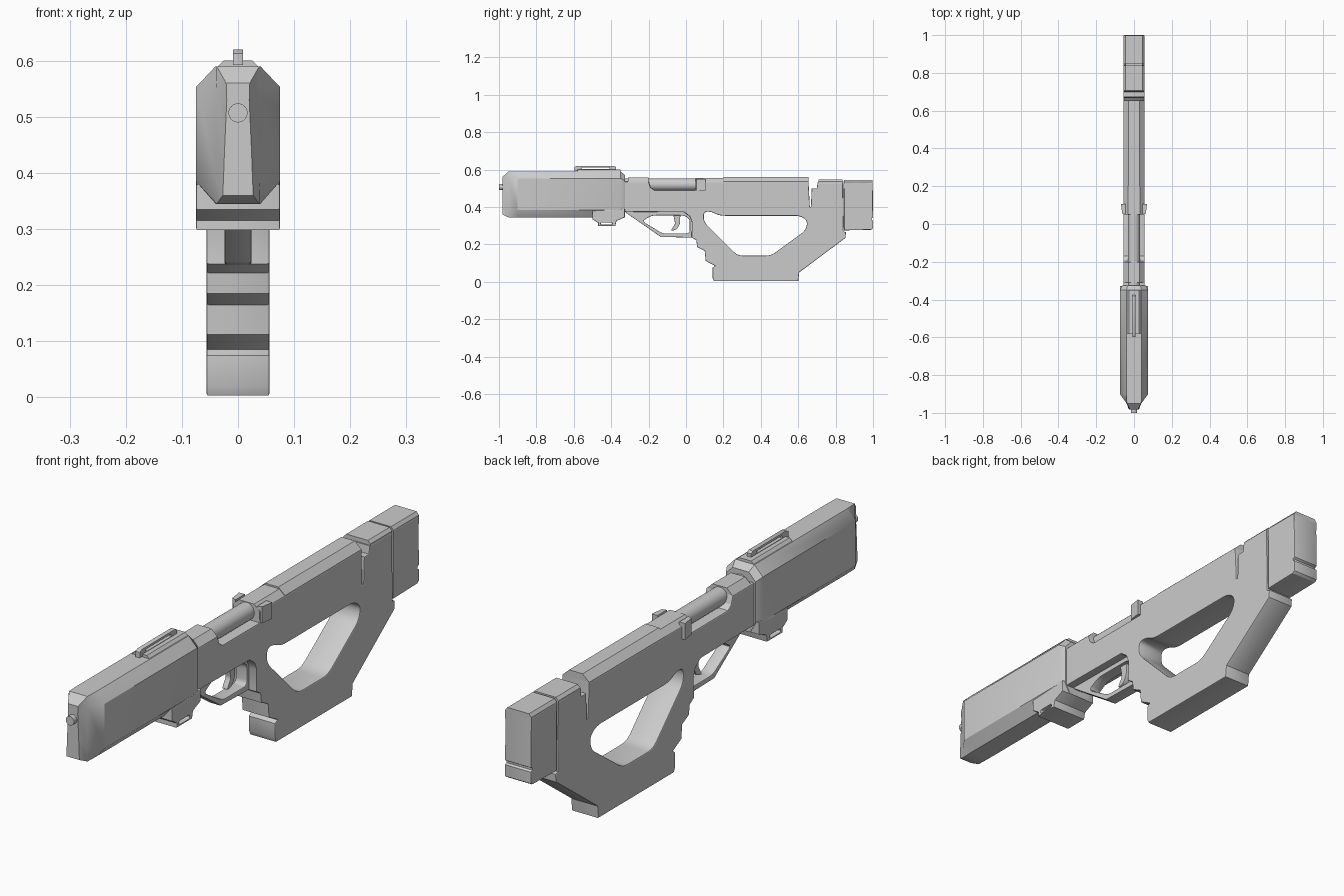
import bpy, bmesh, math
from mathutils import Vector

if "Cube" in bpy.data.objects:
    bpy.data.objects.remove(bpy.data.objects["Cube"])


def rounded(pts, r):
    # replaces each corner by a short quadratic curve
    if r <= 0:
        return pts
    out, n = [], len(pts)
    for i in range(n):
        p, a, b = (Vector(pts[k % n]) for k in (i, i - 1, i + 1))
        s = p + (a - p).normalized() * min(r, (a - p).length * 0.45)
        e = p + (b - p).normalized() * min(r, (b - p).length * 0.45)
        for t in (0, 0.25, 0.5, 0.75, 1):
            out.append(tuple(s * (1 - t) ** 2 + p * 2 * t * (1 - t) + e * t * t))
    return out


def plate(name, outline, half, holes=(), bevel=0.004, r=0.0, hole_r=0.02, x=0.0):
    # side (y, z) outline with holes, given thickness along x
    cu = bpy.data.curves.new(name, 'CURVE')
    cu.dimensions, cu.fill_mode = '2D', 'BOTH'
    cu.extrude, cu.bevel_depth, cu.offset = half - bevel, bevel, -bevel
    cu.bevel_resolution = 1
    for pts in [rounded(outline, r)] + [rounded(h, hole_r) for h in holes]:
        sp = cu.splines.new('POLY')
        sp.points.add(len(pts) - 1)
        for q, (a, b) in zip(sp.points, pts):
            q.co = (a, b, 0, 1)
        sp.use_cyclic_u = True
    ob = bpy.data.objects.new(name, cu)
    bpy.context.collection.objects.link(ob)
    ob.rotation_euler = (math.pi / 2, 0, math.pi / 2)
    ob.location.x = x
    bpy.ops.object.select_all(action='DESELECT')
    ob.select_set(True)
    bpy.context.view_layer.objects.active = ob
    bpy.ops.object.convert(target='MESH')
    return bpy.context.object


def loft(name, rings):
    # rings: (y, right-hand half section from top to bottom), mirrored in x
    bm = bmesh.new()
    loops = []
    for y, sec in rings:
        full = list(sec) + [(-a, b) for a, b in reversed(sec)]
        loops.append([bm.verts.new((a, y, b)) for a, b in full])
    n = len(loops[0])
    for l0, l1 in zip(loops, loops[1:]):
        for i in range(n):
            j = (i + 1) % n
            bm.faces.new((l0[i], l0[j], l1[j], l1[i]))
    bm.faces.new(loops[0])
    bm.faces.new(loops[-1])
    bmesh.ops.recalc_face_normals(bm, faces=bm.faces)
    me = bpy.data.meshes.new(name)
    bm.to_mesh(me)
    bm.free()
    ob = bpy.data.objects.new(name, me)
    bpy.context.collection.objects.link(ob)
    return ob


def ridge(name, y0, y1, w, z0, z1, top_w, z2):
    sec = [(top_w, z2), (w, z1), (w, z0)]
    return loft(name, [(y0, sec), (y1, sec)])


def tube(name, y0, y1, z, r, n=24):
    bpy.ops.mesh.primitive_cylinder_add(vertices=n, radius=r, depth=y1 - y0,
                                        location=(0, (y0 + y1) / 2, z),
                                        rotation=(math.pi / 2, 0, 0))
    bpy.context.object.name = name


# front shroud with wedge nose
full = [(.04, .59), (.075, .553), (.075, .385), (.04, .345)]
loft("front_shroud", [
    (-.982, [(.021, .56), (.02, .53), (.024, .44), (.027, .36)]),
    (-.95, [(.038, .59), (.039, .55), (.039, .385), (.038, .345)]),
    (-.90, full), (-.35, full),
    (-.325, [(.034, .57), (.062, .54), (.062, .385), (.04, .345)])])
tube("muzzle", -1.0, -.96, .507, .017)

# block under the shroud, with a through slot
plate("shroud_lower_block",
      [(-.50, .38), (-.50, .335), (-.47, .315), (-.47, .298), (-.378, .298),
       (-.372, .325), (-.327, .345), (-.327, .39)], .075,
      [[(-.455, .305), (-.395, .305), (-.395, .317), (-.455, .317)]], hole_r=.004)

# top rail
ridge("rail_base", -.58, -.35, .036, .58, .59, .026, .60)
plate("rail_bar", [(-.597, .592), (-.597, .613), (-.585, .62), (-.385, .62),
                   (-.375, .613), (-.375, .592)], .009,
      [[(-.56, .602), (-.41, .602), (-.41, .611), (-.56, .611)]], bevel=.001, hole_r=.003)

# receiver, grip and stock frame in one piece
frame = [(-.335, .375), (-.335, .535), (-.20, .535), (-.19, .505), (-.17, .49),
         (.05, .49), (.05, .535), (.655, .535), (.662, .40), (.668, .40), (.672, .50),
         (.70, .50), (.703, .53), (.838, .53), (.842, .27), (.855, .265), (.853, .235),
         (.605, .05), (.60, .003), (.15, .003), (.142, .02), (.142, .075), (.155, .085),
         (.105, .112), (.10, .165), (.06, .185), (.055, .222), (.03, .238),
         (.032, .32), (.02, .35), (-.01, .372)]
thumbhole = [(.095, .375), (.135, .375), (.18, .353), (.61, .353), (.65, .325),
             (.64, .275), (.455, .14), (.275, .14), (.095, .32)]
plate("receiver_frame", frame, .056, [thumbhole], bevel=.004, hole_r=.03)

# chamfered top covers
ridge("front_collar", -.31, -.20, .0555, .50, .532, .030, .557)
ridge("middle_cover", .05, .20, .0555, .50, .532, .032, .554)
ridge("rear_cover", .20, .655, .0555, .50, .535, .028, .56)
ridge("stock_cover", .708, .838, .0555, .50, .535, .045, .546)
tube("receiver_tube", -.34, .21, .52, .033)

# side wings beside the tube
for s in (-1, 1):
    bm = bmesh.new()
    base = [(.045, .05), (.062, .055), (.069, .105), (.045, .105)]
    lo = [bm.verts.new((s * a, b, .488)) for a, b in base]
    hi = [bm.verts.new((s * a, b, .55)) for a, b in base]
    bm.faces.new(lo)
    bm.faces.new(hi)
    for i in range(4):
        j = (i + 1) % 4
        bm.faces.new((lo[i], lo[j], hi[j], hi[i]))
    bmesh.ops.recalc_face_normals(bm, faces=bm.faces)
    me = bpy.data.meshes.new("side_wing")
    bm.to_mesh(me)
    bm.free()
    bpy.context.collection.objects.link(bpy.data.objects.new("side_wing", me))

# butt pad with a groove near the bottom
plate("butt_pad_side", [(.846, .275), (.846, .535), (.998, .53), (1.0, .345),
                        (.992, .34), (.992, .333), (1.0, .328), (1.0, .285), (.99, .278)],
      .055, bevel=.004)
ridge("butt_pad_top", .846, .998, .0545, .50, .533, .045, .545)
ridge("butt_core", .83, .86, .05, .29, .50, .045, .535)

# trigger guard and trigger
plate("trigger_guard", [(-.325, .40), (-.325, .372), (-.135, .24), (.04, .236), (.05, .40)],
      .024, [[(-.235, .325), (-.18, .355), (-.01, .355), (.02, .335), (.02, .258),
              (-.125, .258)]], bevel=.003, hole_r=.02)
plate("trigger", [(-.07, .37), (-.03, .37), (-.032, .31), (-.048, .28), (-.078, .272),
                  (-.078, .28), (-.058, .31)], .011, bevel=.002, r=.01)

# smooth curved surfaces, keep hard edges
bpy.ops.object.select_all(action='SELECT')
bpy.context.view_layer.objects.active = bpy.data.objects["front_shroud"]
bpy.ops.object.shade_smooth_by_angle(angle=math.radians(30))
